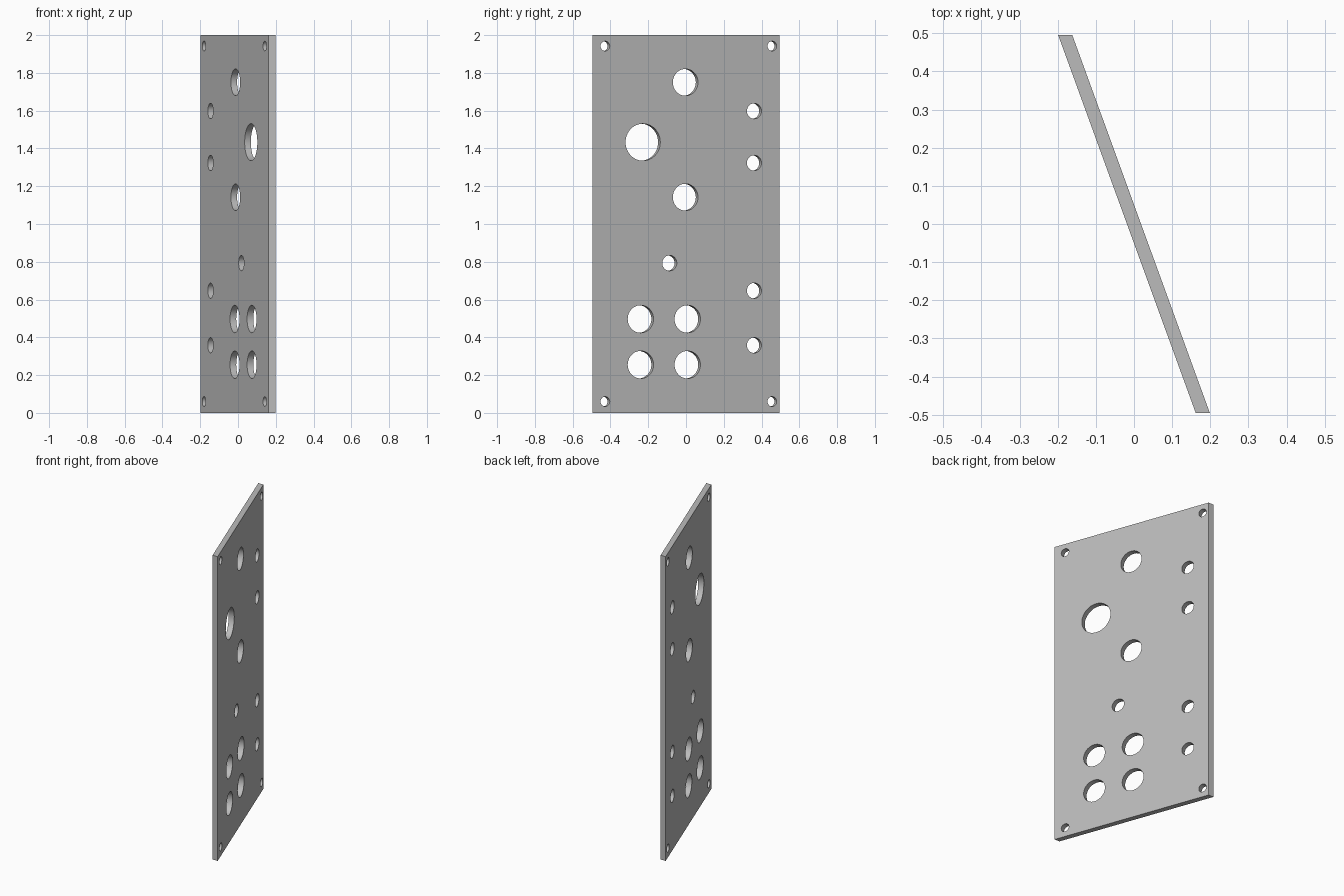
import bpy, bmesh, math
from mathutils import Matrix

cube = bpy.data.objects.get("Cube")
if cube:
    bpy.data.objects.remove(cube, do_unlink=True)

LENGTH, HEIGHT, THICK_X = 0.99, 2.0, 0.037
ANGLE = math.radians(20)
SLOPE = math.tan(ANGLE)

grey = bpy.data.materials.new("plain grey")
grey.use_nodes = True
colour = (0.5, 0.5, 0.5, 1)
grey.diffuse_color = colour
grey.node_tree.nodes["Principled BSDF"].inputs["Base Color"].default_value = colour


def make_object(name, bm):
    bmesh.ops.recalc_face_normals(bm, faces=bm.faces[:])
    mesh = bpy.data.meshes.new(name)
    bm.to_mesh(mesh)
    bm.free()
    mesh.materials.append(grey)
    obj = bpy.data.objects.new(name, mesh)
    bpy.context.collection.objects.link(obj)
    return obj


# Slanted panel: a box sheared so its ends stay square to the front
bm = bmesh.new()
bmesh.ops.create_cube(bm, size=1)
for v in bm.verts:
    y = v.co.y * LENGTH
    v.co = (v.co.x * THICK_X - y * SLOPE, y, (v.co.z + 0.5) * HEIGHT)
panel = make_object("faceplate", bm)

# Holes as (y on the +x face, height, radius)
holes = [(-0.003, 1.75, 0.071), (-0.003, 1.142, 0.071),
         (-0.228, 1.433, 0.098), (-0.087, 0.793, 0.041)]
holes += [(y, z, 0.026) for y in (-0.428, 0.456) for z in (0.06, 1.942)]
holes += [(y, z, 0.073) for y in (-0.24, 0.008) for z in (0.255, 0.497)]
holes += [(0.361, z, 0.041) for z in (0.358, 0.647, 1.323, 1.598)]

# Cutters run square through the slanted panel
bm = bmesh.new()
turn = Matrix.Rotation(ANGLE, 4, "Z") @ Matrix.Rotation(math.pi / 2, 4, "Y")
for y, z, radius in holes:
    place = Matrix.Translation((THICK_X / 2 - y * SLOPE, y, z))
    bmesh.ops.create_cone(bm, cap_ends=True, segments=48, radius1=radius,
                          radius2=radius, depth=0.2, matrix=place @ turn)
cutter = make_object("hole_cutter", bm)
cutter.hide_render = True

cut = panel.modifiers.new("holes", "BOOLEAN")
cut.operation = "DIFFERENCE"
cut.solver = "EXACT"
cut.object = cutter

bpy.ops.object.select_all(action="DESELECT")
panel.select_set(True)
bpy.context.view_layer.objects.active = panel
bpy.ops.object.modifier_apply(modifier=cut.name)
bpy.data.objects.remove(cutter, do_unlink=True)
bpy.ops.object.shade_smooth_by_angle(angle=math.radians(30))
